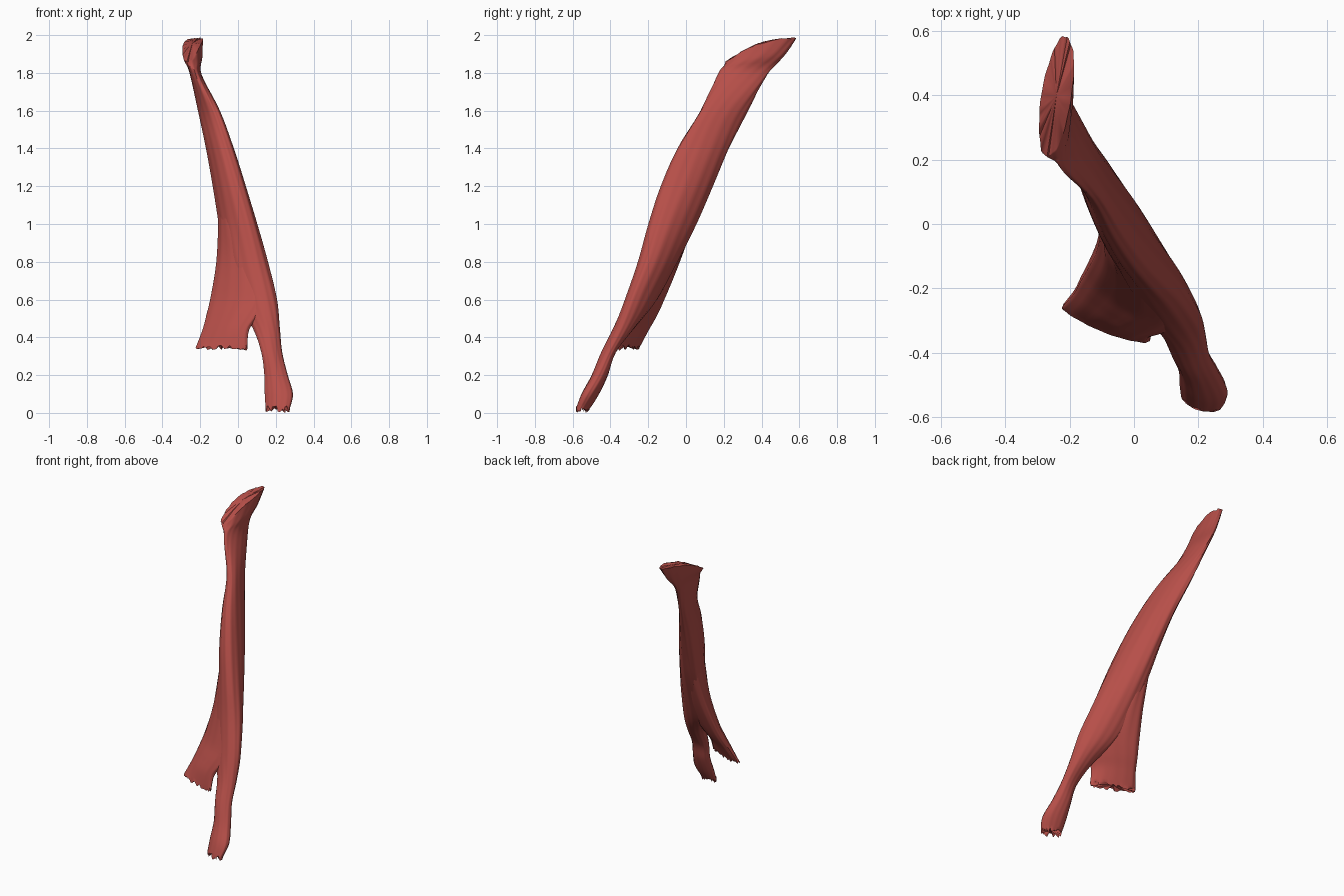
import bpy, bmesh, random
from math import sin, cos, acos, pi

random.seed(4)
if "Cube" in bpy.data.objects:
    bpy.data.objects.remove(bpy.data.objects["Cube"])

red = bpy.data.materials.new("muscle_red")
red.use_nodes = True
colour = (0.47, 0.078, 0.066, 1)
red.diffuse_color = colour
red.node_tree.nodes["Principled BSDF"].inputs["Base Color"].default_value = colour

SEGMENTS, STEPS = 56, 5


def spline(a, b, c, d, t):
    """Catmull-Rom blend of four section rows."""
    return [q + 0.5 * t * (r - p + t * (2*p - 5*q + 4*r - s + t * (3*(q - r) + s - p)))
            for p, q, r, s in zip(a, b, c, d)]


def resample(rows):
    last = len(rows) - 1
    out = []
    for i in range(last):
        quad = [rows[max(0, min(last, i + k))] for k in (-1, 0, 1, 2)]
        out += [spline(*quad, j / STEPS) for j in range(STEPS)]
    return out + [rows[-1]]


def loft(name, rows, fray):
    """Skin slanted oval sections: z, x range, y range, skew, tilt."""
    bm = bmesh.new()
    rings = []
    sections = resample(rows)
    for i, (z, x0, x1, y0, y1, skew, tilt) in enumerate(sections):
        cx, cy, hx, hy = (x0 + x1) / 2, (y0 + y1) / 2, (x1 - x0) / 2, (y1 - y0) / 2
        phase = acos(skew)
        ragged = fray if i == 0 else (0.005 if i == len(sections) - 1 else 0)
        ring = []
        for k in range(SEGMENTS):
            t = 2 * pi * k / SEGMENTS
            # long shallow fibre grooves
            r = 1 - 0.03 * (1 + sin(9*t + 2*z) * sin(4*t - 3*z))
            dy = hy * cos(t + phase) * r
            # tilted sections arch over towards the back
            lift = tilt * dy * (1 - 3 * dy)
            ring.append(bm.verts.new((cx + hx * cos(t) * r, cy + dy,
                                      z + lift + random.uniform(-ragged, ragged))))
        rings.append(ring)
    for low, high in zip(rings, rings[1:]):
        for k in range(SEGMENTS):
            n = (k + 1) % SEGMENTS
            bm.faces.new((low[k], low[n], high[n], high[k]))
    # ends: slightly hollow torn base, softly domed top
    for ring, shift in ((rings[0], 0.015), (rings[-1], 0.02)):
        mid = sum((v.co for v in ring), ring[0].co * 0) / SEGMENTS
        inner = [bm.verts.new(v.co.lerp(mid, 0.5)) for v in ring]
        for v in inner:
            v.co.z += 0.7 * shift
        mid.z += shift
        hub = bm.verts.new(mid)
        for k in range(SEGMENTS):
            n = (k + 1) % SEGMENTS
            bm.faces.new((ring[k], ring[n], inner[n], inner[k]))
            bm.faces.new((inner[k], inner[n], hub))
    bmesh.ops.recalc_face_normals(bm, faces=bm.faces)
    mesh = bpy.data.meshes.new(name)
    bm.to_mesh(mesh)
    bm.free()
    mesh.materials.append(red)
    obj = bpy.data.objects.new(name, mesh)
    bpy.context.collection.objects.link(obj)
    bpy.ops.object.select_all(action="DESELECT")
    bpy.context.view_layer.objects.active = obj
    obj.select_set(True)
    bpy.ops.object.shade_smooth_by_angle(angle=0.9)


# Main belly, from the narrow lower tendon to the hooked upper end
loft("muscle_belly", [
    (.02, .145, .275, -.585, -.51, -.4, 0),
    (.1, .14, .293, -.555, -.46, -.3, 0),
    (.2, .138, .265, -.5, -.412, -.15, 0),
    (.32, .122, .235, -.45, -.37, .1, 0),
    (.45, .075, .222, -.385, -.27, -.2, 0),
    (.6, -.02, .207, -.325, -.15, -.5, 0),
    (.8, -.075, .16, -.255, -.04, -.5, 0),
    (1, -.105, .105, -.2, .06, -.5, 0),
    (1.2, -.135, .045, -.137, .145, -.46, 0),
    (1.4, -.17, -.02, -.05, .23, -.5, 0),
    (1.6, -.213, -.095, .072, .33, -.6, 0),
    (1.79, -.255, -.192, .165, .435, -.1, 0),
    (1.88, -.285, -.188, .195, .525, .3, .18),
    (1.955, -.297, -.185, .205, .588, .5, .33),
], 0.02)

# Thin fanned side head that merges into the belly
loft("side_head", [
    (.345, -.228, .052, -.37, -.245, -.86, 0),
    (.44, -.192, .06, -.355, -.195, -.8, 0),
    (.52, -.172, .115, -.34, -.15, -.78, 0),
    (.62, -.15, .165, -.31, -.105, -.76, 0),
    (.8, -.12, .135, -.24, -.03, -.62, 0),
    (1, -.108, .06, -.175, .045, -.5, 0),
    (1.2, -.11, 0, -.08, .1, -.5, 0),
], 0.014)
